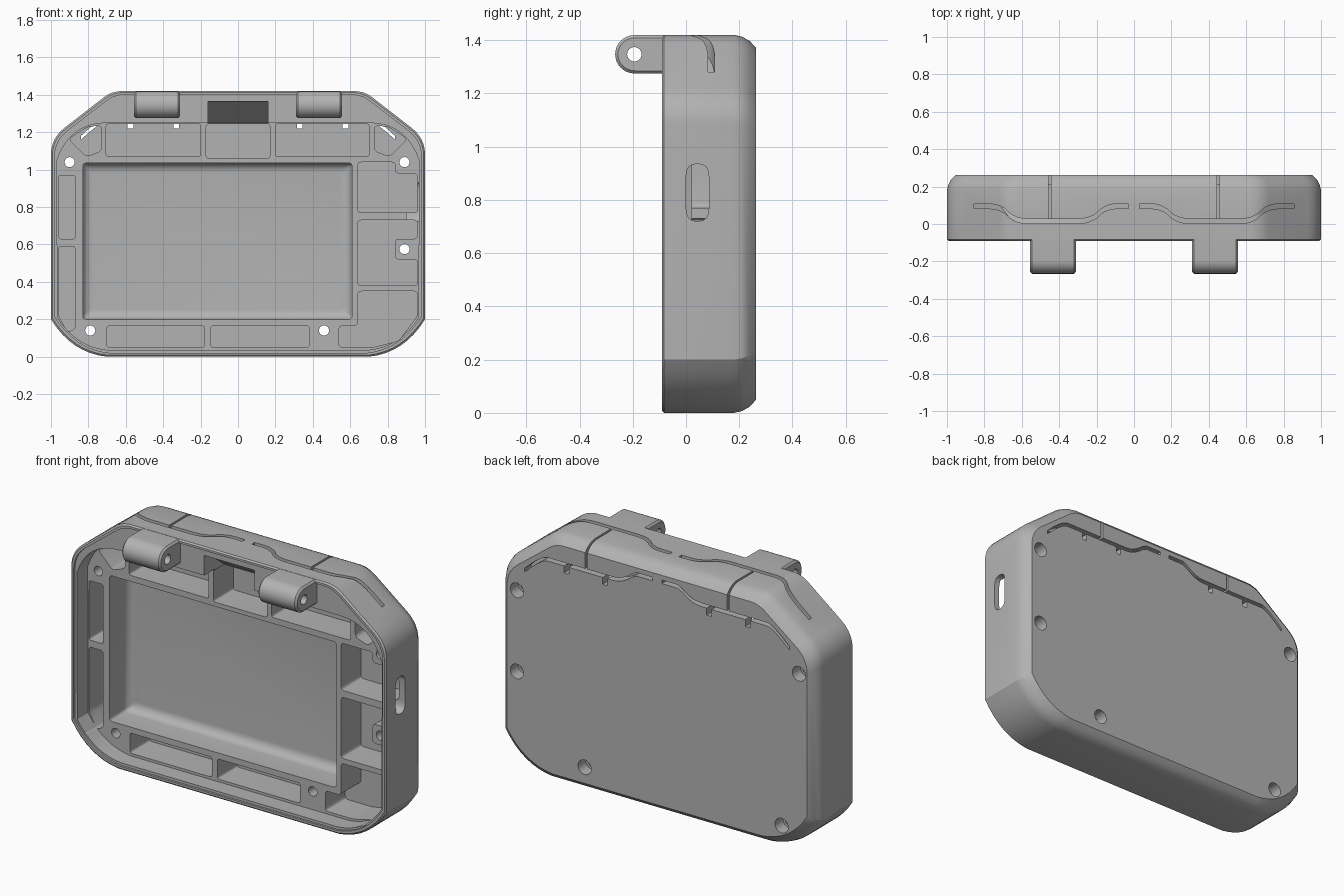
import bpy, bmesh, math

if "Cube" in bpy.data.objects:
    bpy.data.objects.remove(bpy.data.objects["Cube"])

grey = bpy.data.materials.new("plain grey")
grey.use_nodes = True
grey.diffuse_color = (0.45, 0.45, 0.45, 1)
grey.node_tree.nodes["Principled BSDF"].inputs["Base Color"].default_value = (0.45, 0.45, 0.45, 1)

PLACE = {"x": lambda a, b, t: (t, a, b),
         "y": lambda a, b, t: (a, t, b),
         "z": lambda a, b, t: (a, b, t)}


def loft(name, pts, sections, axis="y"):
    """Sweep a 2D outline along an axis through (position, inset) sections."""
    us, vs = [p[0] for p in pts], [p[1] for p in pts]
    cu, cv = (min(us) + max(us)) / 2, (min(vs) + max(vs)) / 2
    hu, hv = max(us) - cu, max(vs) - cv
    bm = bmesh.new()
    rings = []
    for t, inset in sections:
        ring = []
        for a, b in pts:
            pos = t(a) if callable(t) else t
            ring.append(bm.verts.new(PLACE[axis](
                cu + (a - cu) * (1 - inset / hu), cv + (b - cv) * (1 - inset / hv), pos)))
        rings.append(ring)
    n = len(pts)
    for r, s in zip(rings, rings[1:]):
        for i in range(n):
            bm.faces.new((r[i], r[(i + 1) % n], s[(i + 1) % n], s[i]))
    caps = [bm.faces.new(rings[0]), bm.faces.new(rings[-1])]
    if any(callable(t) for t, _ in sections):
        bmesh.ops.triangulate(bm, faces=caps)
    bmesh.ops.recalc_face_normals(bm, faces=bm.faces)
    mesh = bpy.data.meshes.new(name)
    bm.to_mesh(mesh)
    bm.free()
    mesh.materials.append(grey)
    obj = bpy.data.objects.new(name, mesh)
    bpy.context.collection.objects.link(obj)
    return obj


def activate(obj):
    bpy.ops.object.select_all(action="DESELECT")
    obj.select_set(True)
    bpy.context.view_layer.objects.active = obj


def cut(target, cutter):
    activate(target)
    mod = target.modifiers.new("cut", "BOOLEAN")
    mod.operation, mod.solver, mod.object = "DIFFERENCE", "EXACT", cutter
    cutter.hide_render = True
    bpy.ops.object.modifier_apply(modifier=mod.name)
    bpy.data.objects.remove(cutter)


def bend(p, c, q, n=8):
    """Curved corner from p to q, pulled towards c."""
    return [tuple((1 - k / n) ** 2 * p[i] + 2 * k / n * (1 - k / n) * c[i] + (k / n) ** 2 * q[i]
                  for i in (0, 1)) for k in range(n + 1)]


def mirrored(half):
    return half + [(-a, b) for a, b in reversed(half)]


def rect(a0, a1, b0, b1, r=0.015):
    corners = [(a0, b0), (a1, b0), (a1, b1), (a0, b1)]
    return soften(corners, r)


def soften(pts, r):
    """Round every corner of a polygon."""
    out = []
    for i, c in enumerate(pts):
        ends = []
        for o in (pts[i - 1], pts[(i + 1) % len(pts)]):
            f = min(r / math.dist(c, o), 0.45)
            ends.append((c[0] + (o[0] - c[0]) * f, c[1] + (o[1] - c[1]) * f))
        out += bend(ends[0], c, ends[1], 4)
    return out


def circle(a, b, r, n=24):
    return [(a + r * math.cos(math.tau * k / n), b + r * math.sin(math.tau * k / n)) for k in range(n)]


def ribbon(path, w):
    return [(a, b + w / 2) for a, b in path] + [(a, b - w / 2) for a, b in reversed(path)]


# Outer case with rounded back edge
outline = mirrored(bend((0.62, 1.42), (0.675, 1.42), (0.72, 1.385))
                   + bend((0.93, 1.222), (1, 1.165), (1, 1.08))
                   + bend((1, 0.2), (0.89, 0.02), (0.7, 0)))
case = loft("case", outline, [(-0.09, 0.008), (-0.082, 0), (0.18, 0), (0.21, 0.007),
                              (0.238, 0.022), (0.262, 0.048)])

# Shallow lip step and main opening
cut(case, loft("lip", outline, [(-0.2, 0.02), (-0.078, 0.02)]))
opening = mirrored(bend((0.7, 1.25), (0.9, 1.25), (0.968, 1.05))
                   + bend((0.965, 0.21), (0.865, 0.05), (0.69, 0.035)))
cut(case, loft("opening", opening, [(-0.2, 0), (0.02, 0)]))

# Large display recess with soft floor edges
floor = 0.2
arc = [math.radians(a) for a in range(0, 91, 15)]
cut(case, loft("recess", rect(-0.83, 0.61, 0.2, 1.035, 0.02),
               [(-0.2, 0)] + [(0.15 + 0.05 * math.sin(a), 0.05 * (1 - math.cos(a))) for a in arc]))

# Pockets around the recess
pockets = [rect(*p) for p in ((-0.7, -0.18, 0.05, 0.165), (-0.145, 0.38, 0.05, 0.165),
                              (-0.96, -0.87, 0.63, 0.97), (-0.705, -0.2, 1.07, 1.245),
                              (-0.17, 0.17, 1.06, 1.245), (0.2, 0.7, 1.07, 1.245))]
pockets += [soften(p, 0.02) for p in (
    [(0.64, 0.38), (0.96, 0.38), (0.96, 0.52), (0.84, 0.52), (0.84, 0.63), (0.96, 0.63), (0.96, 0.73), (0.64, 0.73)],
    [(0.64, 0.77), (0.96, 0.77), (0.96, 0.98), (0.84, 0.98), (0.84, 1.04), (0.64, 1.04)],
    [(0.64, 0.35), (0.96, 0.35), (0.96, 0.22), (0.86, 0.085), (0.72, 0.05), (0.54, 0.05), (0.54, 0.165), (0.64, 0.165)],
    [(-0.96, 0.22), (-0.91, 0.13), (-0.87, 0.15), (-0.87, 0.59), (-0.96, 0.59)])]
for s in (1, -1):
    pockets.append(soften([(s * a, b) for a, b in
                           [(0.73, 1.1), (0.81, 1.07), (0.905, 1.165), (0.8, 1.23), (0.73, 1.235)]], 0.02))
for p in pockets:
    cut(case, loft("pocket", p, [(-0.2, 0), (floor, 0)]))

# Sloped notch between the hinges
cut(case, loft("notch", [(-0.2, 1.365), (-0.05, 1.365), (0.1, 1.25), (0.1, 1.2), (-0.2, 1.2)],
               [(-0.16, 0), (0.16, 0)], "x"))

# Screw holes with wider seats at the back
for a, b in ((-0.9, 1.04), (0.89, 1.04), (0.89, 0.575), (-0.79, 0.14), (0.46, 0.14)):
    cut(case, loft("hole", circle(a, b, 0.027), [(-0.2, 0), (0.4, 0)]))
    cut(case, loft("seat", circle(a, b, 0.042), [(0.19, 0), (0.4, 0)]))

# Side port slot
cut(case, loft("port", soften([(0, 0.72), (0.086, 0.72), (0.086, 0.935), (0, 0.935)], 0.05),
               [(0.9, 0), (1.1, 0)], "x"))

# Spring clip slots over the top and across the back
top_path = [(0.03, 0.095)] + bend((0.09, 0.095), (0.14, 0.095), (0.18, 0.065), 4) \
    + bend((0.2, 0.045), (0.24, 0.015), (0.3, 0.015), 4) \
    + bend((0.57, 0.015), (0.63, 0.015), (0.67, 0.05), 4) \
    + bend((0.69, 0.07), (0.73, 0.095), (0.78, 0.095), 4) + [(0.855, 0.095)]
back_path = [(0.03, 1.335), (0.13, 1.335)] + bend((0.16, 1.32), (0.22, 1.27), (0.28, 1.27), 4) \
    + bend((0.7, 1.27), (0.74, 1.265), (0.84, 1.17), 4)
for s in (1, -1):
    cut(case, loft("top_slot", ribbon([(s * a, b) for a, b in top_path], 0.025),
                   [(lambda a: 1.36 - 0.8 * max(0, abs(a) - 0.66), 0), (1.5, 0)], "z"))
    cut(case, loft("back_slot", ribbon([(s * a, b) for a, b in back_path], 0.02), [(0.19, 0), (0.3, 0)]))
    for x in (0.33, 0.575):
        cut(case, loft("tab", rect(s * x - 0.015, s * x + 0.015, 1.22, 1.272, 0.003), [(0.18, 0), (0.3, 0)]))
    cut(case, loft("slit_top", [(s * 0.45 - 0.006, 0.015), (s * 0.45 + 0.006, 0.015),
                                (s * 0.45 + 0.006, 0.3), (s * 0.45 - 0.006, 0.3)], [(1.38, 0), (1.5, 0)], "z"))
    cut(case, loft("slit_back", [(s * 0.45 - 0.006, 1.27), (s * 0.45 + 0.006, 1.27),
                                 (s * 0.45 + 0.006, 1.5), (s * 0.45 - 0.006, 1.5)], [(0.21, 0), (0.3, 0)]))

# Two hinge knuckles with pin holes
parts = [case]
cy, cz, r = -0.194, 1.347, 0.072
knuckle = [(-0.05, cz + r)] + [(cy - r * math.sin(t), cz + r * math.cos(t))
                               for t in [math.pi * k / 16 for k in range(17)]] + [(-0.05, cz - r)]
for name, x in (("left_hinge", 0.31), ("right_hinge", -0.555)):
    hinge = loft(name, knuckle, [(x, 0.01), (x + 0.01, 0), (x + 0.235, 0), (x + 0.245, 0.01)], "x")
    cut(hinge, loft("pin_hole", circle(cy, cz, 0.027), [(x - 0.1, 0), (x + 0.4, 0)], "x"))
    parts.append(hinge)

for obj in parts:
    activate(obj)
    bpy.ops.object.shade_smooth_by_angle(angle=math.radians(28))
